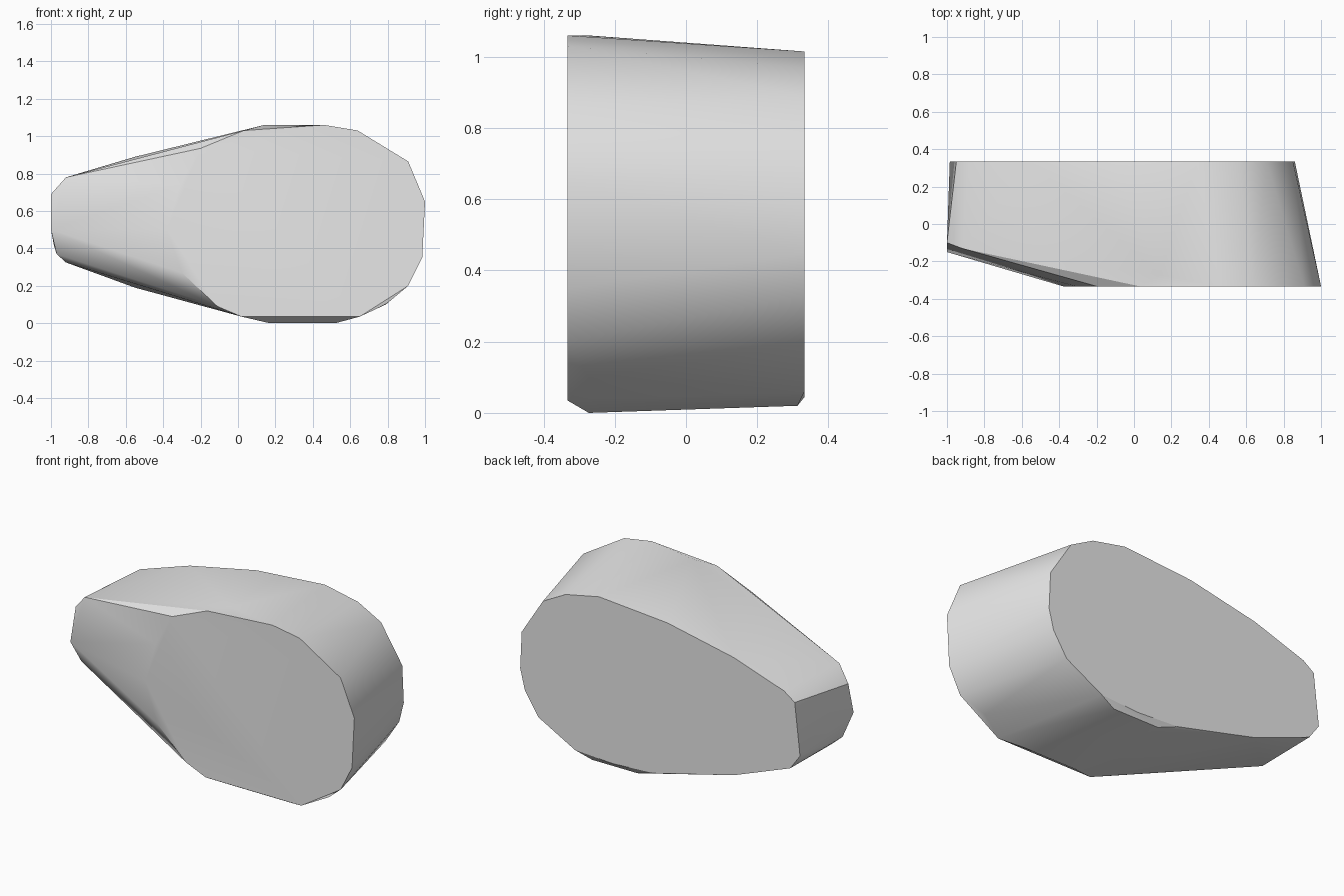
import bpy
import bmesh
from math import radians

# Remove the default object
default_cube = bpy.data.objects.get("Cube")
if default_cube:
    bpy.data.objects.remove(default_cube, do_unlink=True)

HALF_DEPTH = 0.333

# Outline of the flat back face, as (x, z)
back_outline = [
    (.71, .89), (.56, .97), (.34, 1.015), (-.11, .98), (-.55, .89),
    (-.88, .78), (-.95, .73), (-.985, .42), (-.92, .33), (-.55, .19),
    (-.02, .06), (.25, .045), (.5, .06), (.74, .19), (.83, .33),
    (.86, .45), (.85, .67),
]

# Outline of the flat front face, as (x, z)
front_outline = [
    (.03, 1.03), (.46, 1.06), (.64, 1.03), (.91, .865), (1, .65),
    (.985, .35), (.91, .2), (.65, .035), (.02, .035), (-.11, .09),
    (-.3, .27), (-.38, .5), (-.31, .74), (-.2, .935),
]

# Narrow end, set back from the front face, as (x, y, z)
narrow_end = [
    (-.92, -.13, .78), (-1, -.1, .69), (-1, -.15, .5),
    (-.97, -.09, .37), (-.92, -.05, .325),
]

# Rounded rims just behind the front and back faces
front_rim = [(.14, 1.06), (.79, .1), (.52, 0), (.17, 0)]
back_rim = [(.1, .02), (.4, .02)]


def at_depth(outline, y):
    """Place a flat (x, z) outline at the given depth."""
    return [(x, y, z) for x, z in outline]


def make_material(name, colour):
    """Plain flat colour for viewport and render."""
    material = bpy.data.materials.new(name)
    material.use_nodes = True
    material.diffuse_color = colour
    shader = material.node_tree.nodes["Principled BSDF"]
    shader.inputs["Base Color"].default_value = colour
    return material


def make_hull(name, points, material):
    """Wrap the outlines in one tight convex solid."""
    bm = bmesh.new()
    for point in points:
        bm.verts.new(point)
    bmesh.ops.convex_hull(bm, input=bm.verts[:])
    loose = [vert for vert in bm.verts if not vert.link_faces]
    bmesh.ops.delete(bm, geom=loose, context="VERTS")

    # Merge the triangles of each flat face
    bmesh.ops.dissolve_limit(bm, angle_limit=radians(0.5),
                             verts=bm.verts[:], edges=bm.edges[:])
    bmesh.ops.recalc_face_normals(bm, faces=bm.faces[:])

    mesh = bpy.data.meshes.new(name)
    bm.to_mesh(mesh)
    bm.free()
    mesh.materials.append(material)
    obj = bpy.data.objects.new(name, mesh)
    bpy.context.collection.objects.link(obj)

    # Soft sides, crisp rims
    bpy.ops.object.select_all(action="DESELECT")
    obj.select_set(True)
    bpy.context.view_layer.objects.active = obj
    bpy.ops.object.shade_smooth_by_angle(angle=radians(30))
    return obj


grey = make_material("light grey", (.8, .8, .8, 1))
body_points = (
    at_depth(back_outline, HALF_DEPTH)
    + at_depth(back_rim, HALF_DEPTH - .02)
    + at_depth(front_rim, -HALF_DEPTH + .06)
    + at_depth(front_outline, -HALF_DEPTH)
    + narrow_end
)
make_hull("tapered_body", body_points, grey)
